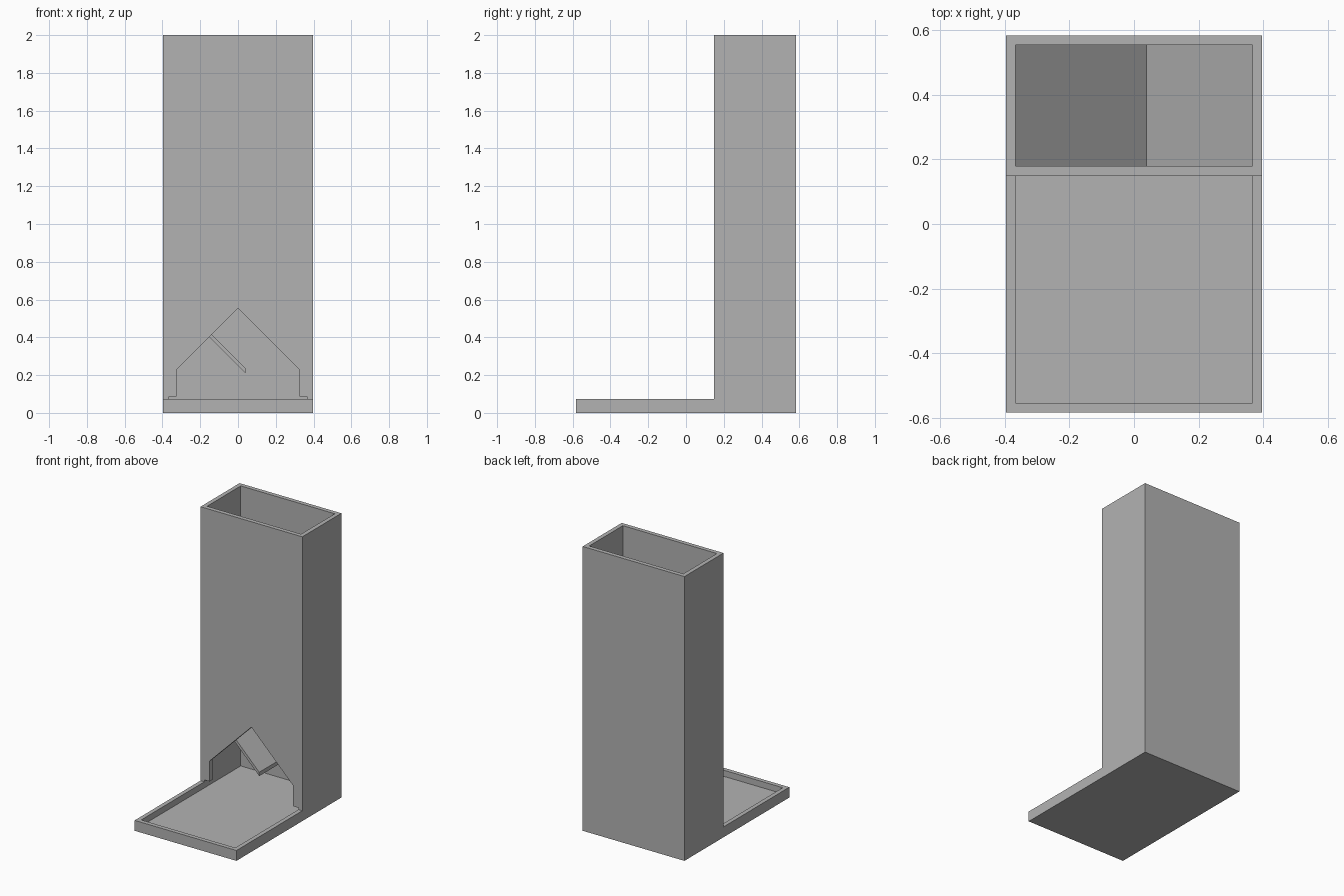
import bpy
import bmesh
from mathutils import Vector

if "Cube" in bpy.data.objects:
    bpy.data.objects.remove(bpy.data.objects["Cube"], do_unlink=True)

# Overall dimensions
HALF_W, HALF_D, HEIGHT = 0.396, 0.583, 2.0
WALL = 0.03
FRONT = 0.149            # front face of the tower
LIP = 0.073              # height of the tray rim
IN_W = HALF_W - WALL
IN_FRONT, IN_BACK = FRONT + WALL, HALF_D - WALL

grey = bpy.data.materials.new("plain grey")
grey.use_nodes = True
colour = (0.45, 0.45, 0.45, 1)
grey.diffuse_color = colour
grey.node_tree.nodes["Principled BSDF"].inputs["Base Color"].default_value = colour


def prism(name, profile, axis, start, end):
    """Extrude a closed 2D profile along x (profile in y, z) or y (profile in x, z)."""
    def place(a, b, t):
        return (t, a, b) if axis == "x" else (a, t, b)
    bm = bmesh.new()
    face = bm.faces.new([bm.verts.new(place(a, b, start)) for a, b in profile])
    grown = bmesh.ops.extrude_face_region(bm, geom=[face])["geom"]
    shift = Vector(place(0, 0, end - start))
    bmesh.ops.translate(bm, vec=shift, verts=[v for v in grown if isinstance(v, bmesh.types.BMVert)])
    bmesh.ops.recalc_face_normals(bm, faces=bm.faces)
    mesh = bpy.data.meshes.new(name)
    bm.to_mesh(mesh)
    bm.free()
    mesh.materials.append(grey)
    obj = bpy.data.objects.new(name, mesh)
    bpy.context.collection.objects.link(obj)
    return obj


def rect(a0, a1, b0, b1):
    return [(a0, b0), (a1, b0), (a1, b1), (a0, b1)]


def cut(target, cutter):
    cutter.hide_render = True
    mod = target.modifiers.new("cut", "BOOLEAN")
    mod.operation, mod.solver, mod.object = "DIFFERENCE", "EXACT", cutter
    bpy.context.view_layer.objects.active = target
    bpy.ops.object.modifier_apply(modifier=mod.name)
    bpy.data.objects.remove(cutter, do_unlink=True)


# Tower and tray as one L-shaped body
body = prism("tower_and_tray",
             [(-HALF_D, 0), (HALF_D, 0), (HALF_D, HEIGHT), (FRONT, HEIGHT), (FRONT, LIP), (-HALF_D, LIP)],
             "x", -HALF_W, HALF_W)

# Hollow shaft, open at the top
cut(body, prism("shaft_cutter", rect(IN_FRONT, IN_BACK, WALL, HEIGHT + 0.1), "x", -IN_W, IN_W))

# Tray recess, running slightly above the rim under the front wall
cut(body, prism("recess_cutter", rect(-HALF_D + WALL, IN_FRONT + 0.1, WALL, 0.086), "x", -IN_W, IN_W))

# Gabled exit opening
half, eave, apex = 0.325, 0.23, 0.555
gable = [(-half, 0.05), (half, 0.05), (half, eave), (0, apex), (-half, eave)]
cut(body, prism("opening_cutter", gable, "y", FRONT - 0.1, IN_FRONT + 0.1))

# Sloping baffles on alternating sides, each with an upright free end
END, TIP, THICK = 0.04, 0.21, 0.027
rise = END + IN_W
for i, (name, side) in enumerate([("lower_baffle", 1), ("middle_baffle", -1), ("upper_baffle", 1)]):
    z = TIP + i * 0.46
    outline = [(-IN_W, z + rise), (END, z), (END, z + THICK), (-IN_W, z + rise + THICK)]
    prism(name, [(side * x, h) for x, h in outline], "y", IN_FRONT, IN_BACK)
